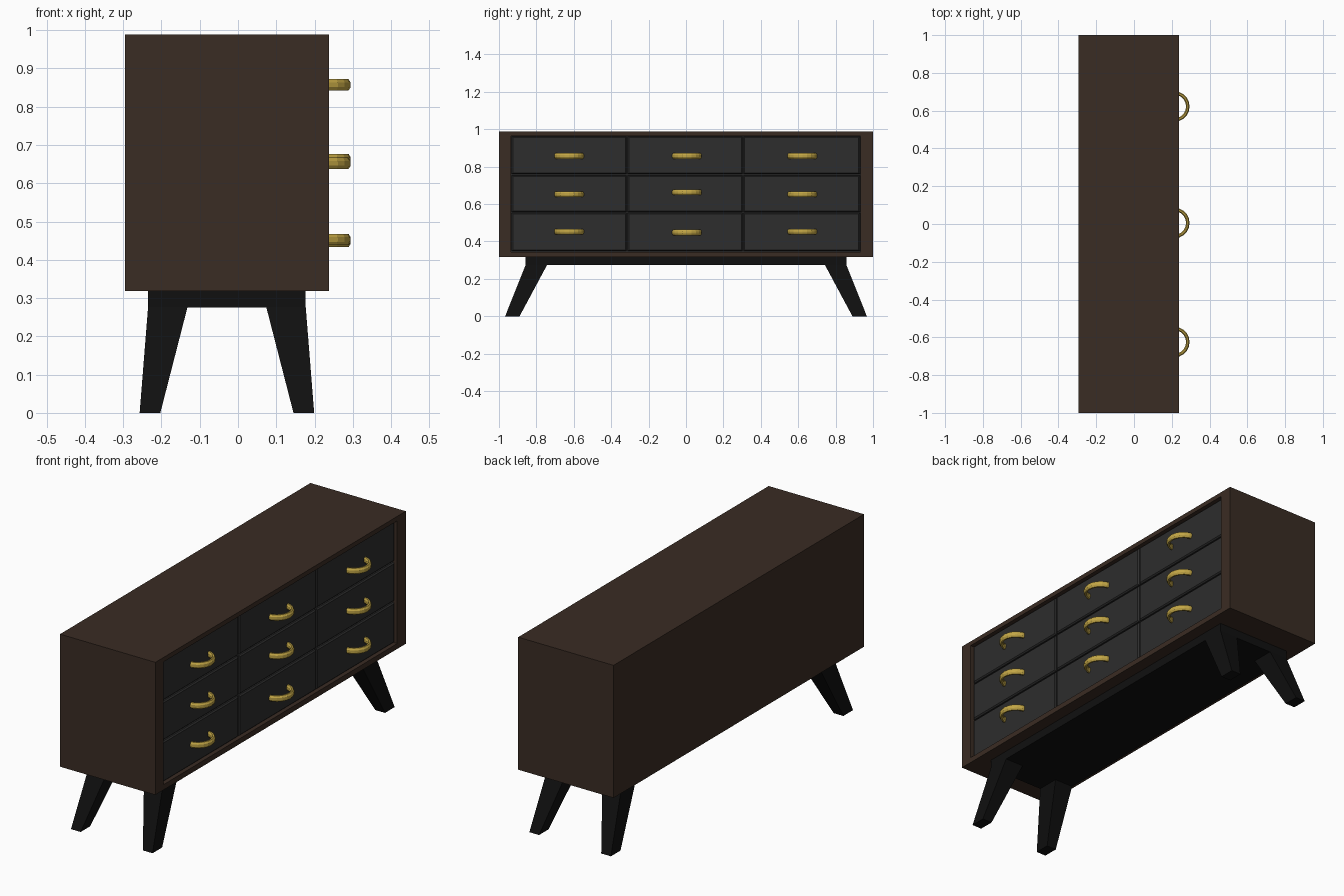
import bpy, bmesh, math
from mathutils import Vector

cube = bpy.data.objects.get("Cube")
if cube:
    bpy.data.objects.remove(cube, do_unlink=True)


def material(name, rgb, rough=0.6):
    m = bpy.data.materials.new(name)
    m.use_nodes = True
    m.diffuse_color = (*rgb, 1)
    bsdf = m.node_tree.nodes["Principled BSDF"]
    bsdf.inputs["Base Color"].default_value = (*rgb, 1)
    bsdf.inputs["Roughness"].default_value = rough
    return m


WOOD = material("dark walnut", (0.042, 0.025, 0.017))
GREY = material("charcoal drawer", (0.026, 0.026, 0.026))
BLACK = material("black base", (0.005, 0.005, 0.005))
GOLD = material("brass", (0.54, 0.38, 0.06), 0.4)


def finish(name, bm, mat):
    bmesh.ops.recalc_face_normals(bm, faces=bm.faces[:])
    mesh = bpy.data.meshes.new(name)
    bm.to_mesh(mesh)
    bm.free()
    mesh.materials.append(mat)
    ob = bpy.data.objects.new(name, mesh)
    bpy.context.scene.collection.objects.link(ob)
    return ob


def box_mesh(lo, hi):
    bm = bmesh.new()
    bmesh.ops.create_cube(bm, size=1)
    for v in bm.verts:
        v.co = Vector([lo[i] if v.co[i] < 0 else hi[i] for i in range(3)])
    return bm


def loft(name, rings, mat):
    """Closed solid through a list of equal-sized point rings."""
    bm = bmesh.new()
    rows = [[bm.verts.new(p) for p in ring] for ring in rings]
    n = len(rows[0])
    for a, b in zip(rows, rows[1:]):
        for i in range(n):
            j = (i + 1) % n
            bm.faces.new((a[i], a[j], b[j], b[i]))
    bm.faces.new(rows[0])
    bm.faces.new(rows[-1])
    return finish(name, bm, mat)


# Cabinet body with a shallow opening on the drawer side
FRONT, RECESS = 0.238, 0.018
Y0, Y1, Z0, Z1 = -0.935, 0.932, 0.345, 0.965
bm = box_mesh((-0.295, -1, 0.318), (FRONT, 1, 0.988))
bm.faces.ensure_lookup_table()
face = max(bm.faces, key=lambda f: f.calc_center_median().x)
bmesh.ops.inset_region(bm, faces=[face], thickness=0.02)
for v in face.verts:
    v.co.y = Y0 if v.co.y < 0 else Y1
    v.co.z = Z0 if v.co.z < 0.65 else Z1
inner = bmesh.ops.extrude_discrete_faces(bm, faces=[face])["faces"][0]
for v in inner.verts:
    v.co.x -= RECESS + 0.012
finish("cabinet_body", bm, WOOD)

# Drawer backing seen in the gaps
finish("drawer_backing", box_mesh((0.2, Y0, Z0), (0.211, Y1, Z1)), GREY)

# Drawers and curved pulls
columns = [Y0, -0.315, 0.305, Y1]
rows = [Z0, 0.555, 0.757, Z1]
pull_y = [-0.625, 0.005, 0.622]
pull_z = [[0.453, 0.652, 0.857], [0.448, 0.662, 0.857], [0.453, 0.652, 0.857]]


def pull(name, y, z):
    rings = []
    for s in range(11):
        a = math.pi * (s / 10 - 0.5)
        ring = []
        for k in range(8):
            t = math.tau * (k + 0.5) / 8
            r = 0.072 + 0.01 * math.cos(t)
            ring.append((0.213 + r * math.cos(a), y + r * math.sin(a),
                         z + 0.016 * math.sin(t)))
        rings.append(ring)
    loft(name, rings, GOLD)


for c in range(3):
    for r in range(3):
        g = 0.003
        bm = box_mesh((0.205, columns[c] + g, rows[r] + g),
                      (FRONT - RECESS + 0.006, columns[c + 1] - g, rows[r + 1] - g))
        edges = [e for e in bm.edges if all(v.co.x > 0.21 for v in e.verts)]
        bmesh.ops.bevel(bm, geom=edges, offset=0.006, segments=1, affect='EDGES')
        finish(f"drawer_{c}_{r}", bm, GREY)
        pull(f"drawer_pull_{c}_{r}", pull_y[c], pull_z[c][r])

# Base slab and splayed, tapered legs
CX = -0.029
finish("base_slab", box_mesh((CX - 0.206, -0.857, 0.275), (CX + 0.206, 0.857, 0.318)), BLACK)


def quad(sx, sy, x0, x1, y0, y1, z):
    return [(CX + sx * x, sy * y, z) for x, y in ((x0, y0), (x1, y0), (x1, y1), (x0, y1))]


for sx, xname in ((1, "front"), (-1, "back")):
    for sy, yname in ((1, "b"), (-1, "a")):
        loft(f"{xname}_leg_{yname}",
             [quad(sx, sy, 0.174, 0.228, 0.89, 0.967, 0),
              quad(sx, sy, 0.103, 0.206, 0.742, 0.857, 0.276)], BLACK)
